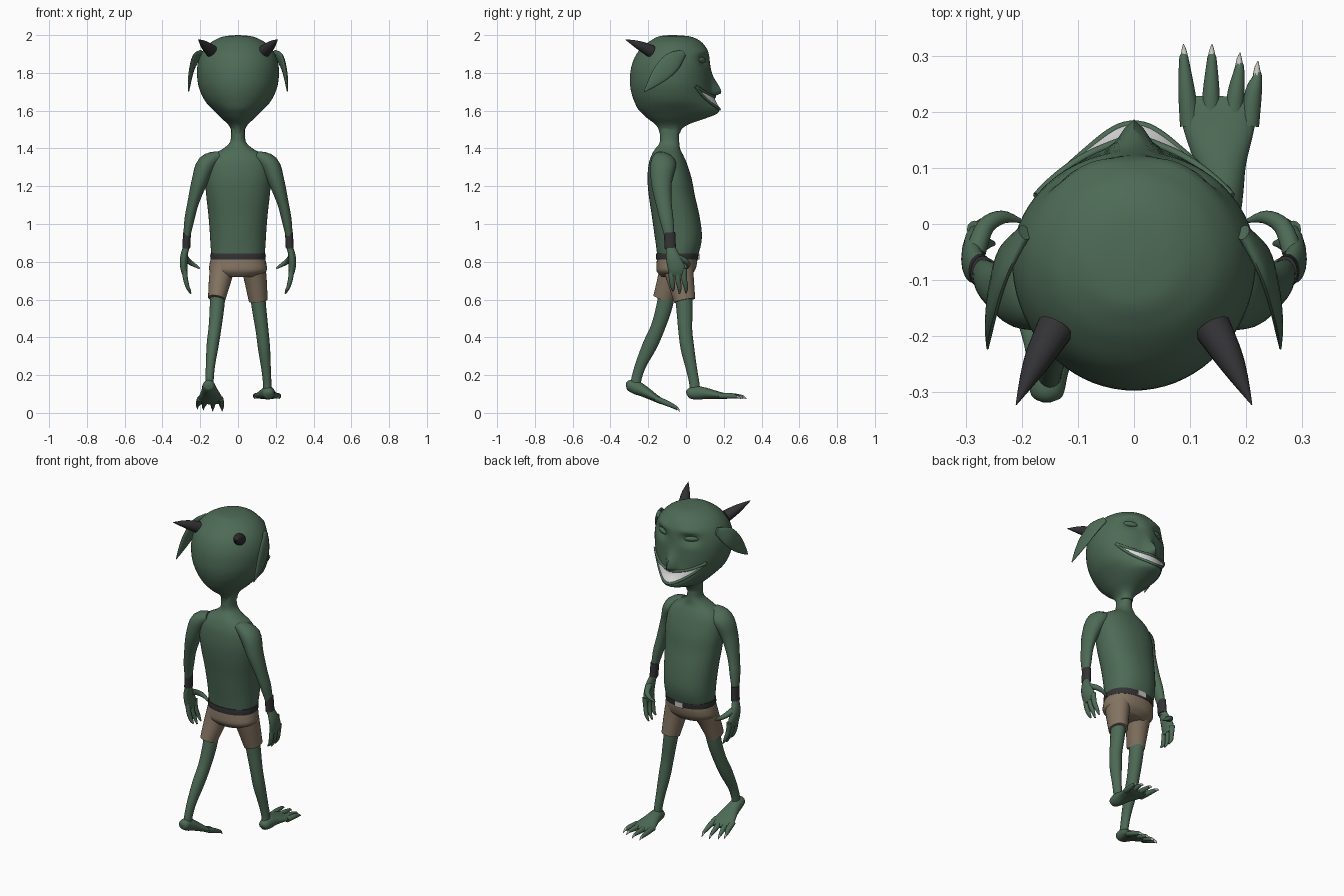
import bpy, bmesh, math
from mathutils import Vector, Matrix

def material(name, rgb):
    m = bpy.data.materials.new(name)
    m.diffuse_color = (*rgb, 1)
    return m

GREEN = material("green skin", (0.075, 0.145, 0.093))
BROWN = material("brown cloth", (0.23, 0.175, 0.12))
DARK = material("dark leather", (0.033, 0.033, 0.036))
WHITE = material("white teeth", (0.75, 0.75, 0.75))
CLAW = material("pale claw", (0.55, 0.56, 0.52))

def smooth_list(keys, sub=4):
    """Catmull-Rom subdivision of a list of equal-length tuples."""
    out = []
    for i in range(len(keys) - 1):
        a, b, c, d = (Vector(keys[max(0, min(len(keys) - 1, j))]) for j in (i - 1, i, i + 1, i + 2))
        for k in range(sub):
            t = k / sub
            out.append(0.5 * (2 * b + (c - a) * t + (2 * a - 5 * b + 4 * c - d) * t * t
                              + (3 * b - a - 3 * c + d) * t ** 3))
    return out + [Vector(keys[-1])]

def skin(name, rings, mat, matrix=None, closed=True, angle=60):
    """Join rings of points into a smooth surface."""
    bm = bmesh.new()
    rows = [[bm.verts.new(p) for p in r] for r in rings]
    n = len(rows[0])
    for a, b in zip(rows, rows[1:]):
        for i in range(n if closed else n - 1):
            j = (i + 1) % n
            bm.faces.new((a[i], a[j], b[j], b[i]))
    if closed:
        bm.faces.new(rows[0])
        bm.faces.new(rows[-1])
    if matrix:
        bm.transform(matrix)
    bmesh.ops.recalc_face_normals(bm, faces=bm.faces)
    me = bpy.data.meshes.new(name)
    bm.to_mesh(me)
    bm.free()
    for p in me.polygons:
        p.use_smooth = True
    me.set_sharp_from_angle(angle=math.radians(angle))
    me.materials.append(mat)
    ob = bpy.data.objects.new(name, me)
    bpy.context.collection.objects.link(ob)
    return ob

def tube(name, keys, mat, ref=(1, 0, 0), seg=16, matrix=None, sub=4):
    """Sweep an ellipse; key = (x, y, z, radius along ref, radius across)."""
    pts = smooth_list([Vector(k) for k in keys], sub)
    pos = [Vector(p[:3]) for p in pts]
    rings = []
    for i, p in enumerate(pos):
        t = (pos[min(i + 1, len(pos) - 1)] - pos[max(i - 1, 0)]).normalized()
        s = Vector(ref)
        s = (s - t * s.dot(t)).normalized()
        u = t.cross(s)
        ra, rb = max(pts[i][3], 0.0008), max(pts[i][4], 0.0008)
        rings.append([p + s * ra * math.cos(q) + u * rb * math.sin(q)
                      for q in (2 * math.pi * k / seg for k in range(seg))])
    return skin(name, rings, mat, matrix)

def stack(name, keys, mat, seg=40, tilt=0.0, power=0.9):
    """Horizontal loft; key = (z, half width, back y, front y)."""
    rings = []
    for z, w, yb, yf in smooth_list(keys):
        ring = []
        for k in range(seg):
            q = 2 * math.pi * k / seg
            c, s = math.cos(q), math.sin(q)
            x = w * math.copysign(abs(c) ** power, c)
            y = (yb + yf) / 2 + (yf - yb) / 2 * math.copysign(abs(s) ** power, s)
            ring.append((x, y, z - tilt * (y + 0.05)))
        rings.append(ring)
    return skin(name, rings, mat)

# Head: egg with a nose ridge and eye hollows
HEAD = smooth_list([
    (2.0, .004, -.09, -.06), (1.994, .07, -.14, .015), (1.978, .115, -.175, .06),
    (1.95, .158, -.215, .095), (1.9, .196, -.262, .12), (1.83, .216, -.29, .128),
    (1.75, .213, -.297, .132), (1.69, .195, -.288, .138), (1.645, .17, -.272, .155),
    (1.61, .138, -.255, .174), (1.585, .113, -.232, .166), (1.56, .088, -.205, .105),
    (1.53, .055, -.165, .02), (1.505, .039, -.147, -.02), (1.48, .035, -.14, -.032)])

def head_point(q, z, push=0.0):
    for a, b in zip(HEAD, HEAD[1:]):
        if a[0] >= z >= b[0]:
            v = a.lerp(b, (a[0] - z) / max(a[0] - b[0], 1e-6))
            break
    _, w, yb, yf = v
    c, s = math.cos(q), math.sin(q)
    x, yc = w * c, -0.065
    y = yc + s * ((yf - yc) if s > 0 else (yc - yb))
    if s > 0:
        fall = 0.075 if z > 1.695 else 0.014
        y += 0.052 * math.exp(-(x / 0.028) ** 2 - ((z - 1.695) / fall) ** 2)
        y -= 0.028 * math.exp(-((abs(x) - 0.095) / 0.042) ** 2 - ((z - 1.865) / 0.026) ** 2)
        y += 0.012 * math.exp(-((abs(x) - 0.09) / 0.06) ** 2 - ((z - 1.915) / 0.018) ** 2)
    return Vector((x + push * c, y + push * s, z))

skin("head", [[head_point(2 * math.pi * k / 72, v[0]) for k in range(72)] for v in HEAD], GREEN)

# Grin: curved teeth patch with lips
def grin(u, v, push):
    top, low = 1.675 + 0.055 * u * u, 1.607 + 0.123 * u * u
    return head_point(math.radians(90 - 55 * u), low + (top - low) * v, push)

US = [i / 16 - 1 for i in range(33)]
skin("teeth", [[grin(u, v / 6, 0.005) for u in US] for v in range(7)], WHITE, closed=False)
for name, v in (("upper_lip", 1), ("lower_lip", 0)):
    tube(name, [(*grin(u, v, 0.003), .008, .007) for u in US[::2]], GREEN, ref=(0, 0, 1), seg=8, sub=2)

for s, side in ((1, "right"), (-1, "left")):
    flip = Matrix.Diagonal((s, 1, 1, 1))
    # Eyelids
    tube("eyelid_" + side, [(.05, .098, 1.862, .001, .001), (.07, .094, 1.866, .012, .012),
         (.097, .082, 1.868, .016, .016), (.122, .068, 1.868, .011, .011),
         (.142, .052, 1.866, .001, .001)], GREEN, ref=(0, 0, 1), matrix=flip)
    # Drooping leaf ears
    tube("ear_" + side, [(.195, -.015, 1.905, .012, .02), (.232, -.07, 1.862, .013, .05),
         (.25, -.13, 1.80, .011, .047), (.258, -.18, 1.745, .008, .026),
         (.261, -.222, 1.70, .002, .002)], GREEN, matrix=flip)
    # Horns
    tube("horn_" + side, [(.14, -.185, 1.915, .034, .034), (.168, -.235, 1.94, .026, .026),
         (.188, -.275, 1.958, .016, .016), (.21, -.322, 1.977, .001, .001)], DARK, matrix=flip)
    # Arms
    tube("arm_" + side, [(.10, -.11, 1.345, .035, .06), (.165, -.12, 1.315, .052, .068),
         (.205, -.13, 1.22, .042, .055), (.238, -.118, 1.11, .03, .042),
         (.258, -.102, 1.02, .026, .036), (.271, -.088, .93, .018, .026),
         (.275, -.083, .86, .016, .024)], GREEN, seg=24, matrix=flip)
    tube("wristband_" + side, [(.270, -.087, .955, .021, .03), (.272, -.085, .91, .021, .03),
         (.274, -.083, .872, .021, .03)], DARK, seg=24, matrix=flip)
    # Hands
    tube("palm_" + side, [(.275, -.083, .88, .016, .024), (.287, -.068, .82, .02, .038),
         (.286, -.05, .765, .019, .046), (.28, -.043, .73, .013, .043)], GREEN, matrix=flip)
    for i, (y0, y1, tip) in enumerate(((-.076, -.07, .645), (-.043, -.035, .63), (-.01, .0, .635))):
        tube("finger_%s_%d" % (side, i + 1), [(.284, y0, .765, .014, .016), (.278, y0, .71, .013, .015),
             (.266, y1, .665, .01, .012), (.25, y1, tip, .004, .004)], GREEN, seg=12, matrix=flip)
    tube("thumb_" + side, [(.282, -.05, .825, .018, .018), (.265, -.005, .805, .015, .016),
         (.235, .012, .785, .011, .012), (.203, .006, .765, .004, .004)],
         GREEN, ref=(0, 0, 1), seg=12, matrix=flip)

# Torso and neck
stack("torso", [(1.53, .036, -.14, -.035), (1.46, .037, -.137, -.038), (1.425, .048, -.142, -.035),
      (1.395, .085, -.165, -.03), (1.365, .135, -.182, -.015), (1.32, .165, -.197, .005),
      (1.24, .175, -.204, .03), (1.15, .168, -.197, .047), (1.05, .157, -.182, .07),
      (.95, .149, -.168, .084), (.88, .145, -.158, .077), (.81, .138, -.15, .055)], GREEN, seg=48)

# Belt and buckle
stack("belt", [(.845, .146, -.158, .068), (.83, .147, -.159, .066), (.812, .146, -.158, .062)],
      DARK, tilt=-0.0)
bpy.ops.mesh.primitive_cube_add(size=1, location=(0, .068, .828))
buckle = bpy.context.object
buckle.name = "belt_buckle"
buckle.scale = (.055, .009, .032)
buckle.data.materials.append(CLAW)

# Shorts
stack("shorts_hips", [(.825, .141, -.152, .06), (.79, .15, -.156, .058), (.75, .15, -.155, .045),
      (.72, .10, -.13, .015)], BROWN)
tube("shorts_leg_right", [(.078, -.045, .79, .065, .085), (.092, -.03, .71, .06, .072),
     (.107, -.007, .595, .05, .057)], BROWN, seg=28)
tube("shorts_leg_left", [(-.078, -.055, .79, .065, .085), (-.094, -.085, .71, .06, .066),
     (-.113, -.12, .605, .046, .055)], BROWN, seg=28)

# Legs mid-stride
tube("leg_right", [(.10, -.015, .66, .042, .048), (.112, -.008, .55, .038, .043),
     (.127, -.004, .44, .034, .037), (.138, .008, .34, .032, .036),
     (.149, .03, .23, .025, .029), (.155, .045, .15, .022, .027), (.155, .045, .105, .022, .03)],
     GREEN, seg=24)
tube("leg_left", [(-.105, -.095, .66, .042, .045), (-.112, -.118, .55, .038, .042),
     (-.122, -.15, .45, .034, .038), (-.134, -.19, .36, .032, .039),
     (-.145, -.237, .26, .025, .03), (-.15, -.26, .19, .022, .027), (-.15, -.268, .145, .022, .028)],
     GREEN, seg=24)

# Feet, built about the ankle: flat in front, heel raised behind
FEET = (("right", Matrix.Translation((.155, .045, .15))),
        ("left", Matrix.Translation((-.15, -.26, .18)) @ Matrix.Rotation(math.radians(-22), 4, 'X')
         @ Matrix.Diagonal((-1, 1, 1, 1))))
for side, m in FEET:
    tube("foot_" + side, [(.005, -.042, -.05, .008, .008), (.005, -.03, -.047, .028, .026),
         (.004, .01, -.044, .036, .036), (.0, .06, -.047, .045, .03), (-.003, .12, -.056, .062, .021),
         (-.005, .165, -.062, .07, .015), (-.005, .182, -.064, .062, .008)], GREEN, seg=28, matrix=m)
    for i, (x0, x1, end) in enumerate(((-.055, -.067, .275), (-.019, -.016, .275),
                                       (.02, .034, .26), (.05, .066, .245))):
        xm = (x0 + x1) / 2
        xc = x1 - (x1 - xm) * 0.2
        tube("toe_%s_%d" % (side, i + 1), [(x0, .13, -.06, .018, .015), (xm, .19, -.06, .015, .015),
             (xc, end - .03, -.063, .009, .010), (xc, end - .02, -.066, .007, .008)],
             GREEN, seg=12, matrix=m)
        tube("claw_%s_%d" % (side, i + 1), [(xc, end - .027, -.063, .0075, .009),
             (xc, end - .012, -.067, .005, .006), (x1, end, -.076, .001, .001)],
             CLAW, seg=8, matrix=m)
